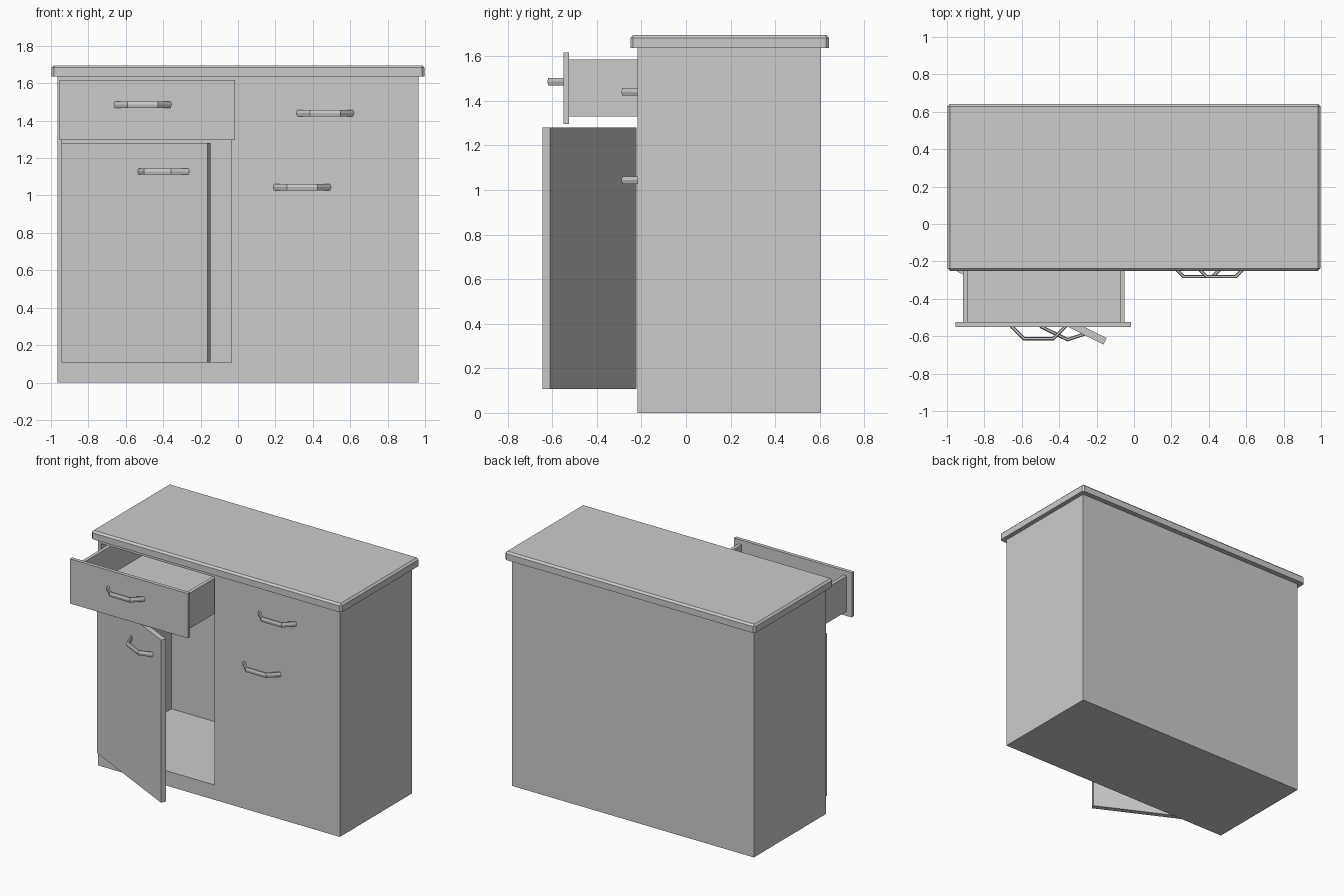
import bpy, bmesh, math
from mathutils import Matrix, Vector

if "Cube" in bpy.data.objects:
    bpy.data.objects.remove(bpy.data.objects["Cube"])


def make(name, bm, matrix=None):
    bmesh.ops.recalc_face_normals(bm, faces=bm.faces)
    mesh = bpy.data.meshes.new(name)
    bm.to_mesh(mesh)
    bm.free()
    obj = bpy.data.objects.new(name, mesh)
    bpy.context.collection.objects.link(obj)
    if matrix is not None:
        obj.matrix_world = matrix
    return obj


def box_mesh(x, y, z):
    bm = bmesh.new()
    bmesh.ops.create_cube(bm, size=1)
    for v in bm.verts:
        v.co = [lo if c < 0 else hi for c, (lo, hi) in zip(v.co, (x, y, z))]
    return bm


def box(name, x, y, z, matrix=None):
    return make(name, box_mesh(x, y, z), matrix)


def cut(obj, cutter):
    mod = obj.modifiers.new("hollow", 'BOOLEAN')
    mod.operation = 'DIFFERENCE'
    mod.solver = 'EXACT'
    mod.object = cutter
    cutter.hide_render = True
    cutter.hide_viewport = True


def handle(name, matrix):
    """Bent pull centred on the origin, standing out towards -y."""
    path = [(-0.148, 0.006), (-0.078, -0.063), (0.078, -0.063), (0.148, 0.006)]
    section = [(-0.009, 0), (-0.005, 0.017), (0.005, 0.017),
               (0.009, 0), (0.005, -0.017), (-0.005, -0.017)]
    # Mitre direction at each path point
    mitres = [Vector((0.7, 0.7)), Vector((0.41, 1)), Vector((-0.41, 1)), Vector((-0.7, 0.7))]
    bm = bmesh.new()
    rings = []
    for (px, py), m in zip(path, mitres):
        rings.append([bm.verts.new((px + m.x * d, py + m.y * d, z)) for d, z in section])
    for a, b in zip(rings, rings[1:]):
        for i in range(6):
            j = (i + 1) % 6
            bm.faces.new((a[i], a[j], b[j], b[i]))
    bm.faces.new(rings[0])
    bm.faces.new(rings[-1])
    return make(name, bm, matrix)


# Carcass with open left compartment
body = box("cabinet_body", (-0.965, 0.965), (-0.218, 0.605), (0, 1.64))
cut(body, box("compartment_cutter", (-0.94, -0.035), (-0.4, 0.585), (0.107, 1.605)))

# Worktop with chamfered upper and corner edges
bm = box_mesh((-0.998, 0.998), (-0.25, 0.642), (1.637, 1.696))
edges = [e for e in bm.edges
         if min(v.co.z for v in e.verts) > 1.65
         or abs(e.verts[0].co.z - e.verts[1].co.z) > 0.01]
bmesh.ops.bevel(bm, geom=edges, offset=0.013, offset_type='OFFSET', segments=1, affect='EDGES')
make("worktop", bm)

# Pulled-out drawer
box("drawer_front", (-0.955, -0.015), (-0.55, -0.524), (1.296, 1.618))
for side, x in (("left", -0.915), ("right", -0.075)):
    box("drawer_side_" + side, (x, x + 0.025), (-0.524, 0.26), (1.33, 1.585))
box("drawer_back", (-0.89, -0.075), (0.235, 0.26), (1.33, 1.585))
box("drawer_floor", (-0.89, -0.075), (-0.524, 0.235), (1.33, 1.38))

# Door swung ajar on its left edge
swing = Matrix.Translation((-0.944, -0.255, 0)) @ Matrix.Rotation(math.radians(-26.5), 4, 'Z')
box("open_door", (0, 0.873), (0, 0.038), (0.108, 1.28), swing)

# Handles
handle("open_door_handle", swing @ Matrix.Translation((0.61, 0, 1.128)))
for name, pos in (("left_drawer_handle", (-0.51, -0.55, 1.486)),
                  ("right_drawer_handle", (0.466, -0.218, 1.44)),
                  ("right_door_handle", (0.343, -0.218, 1.044))):
    handle(name, Matrix.Translation(pos))
